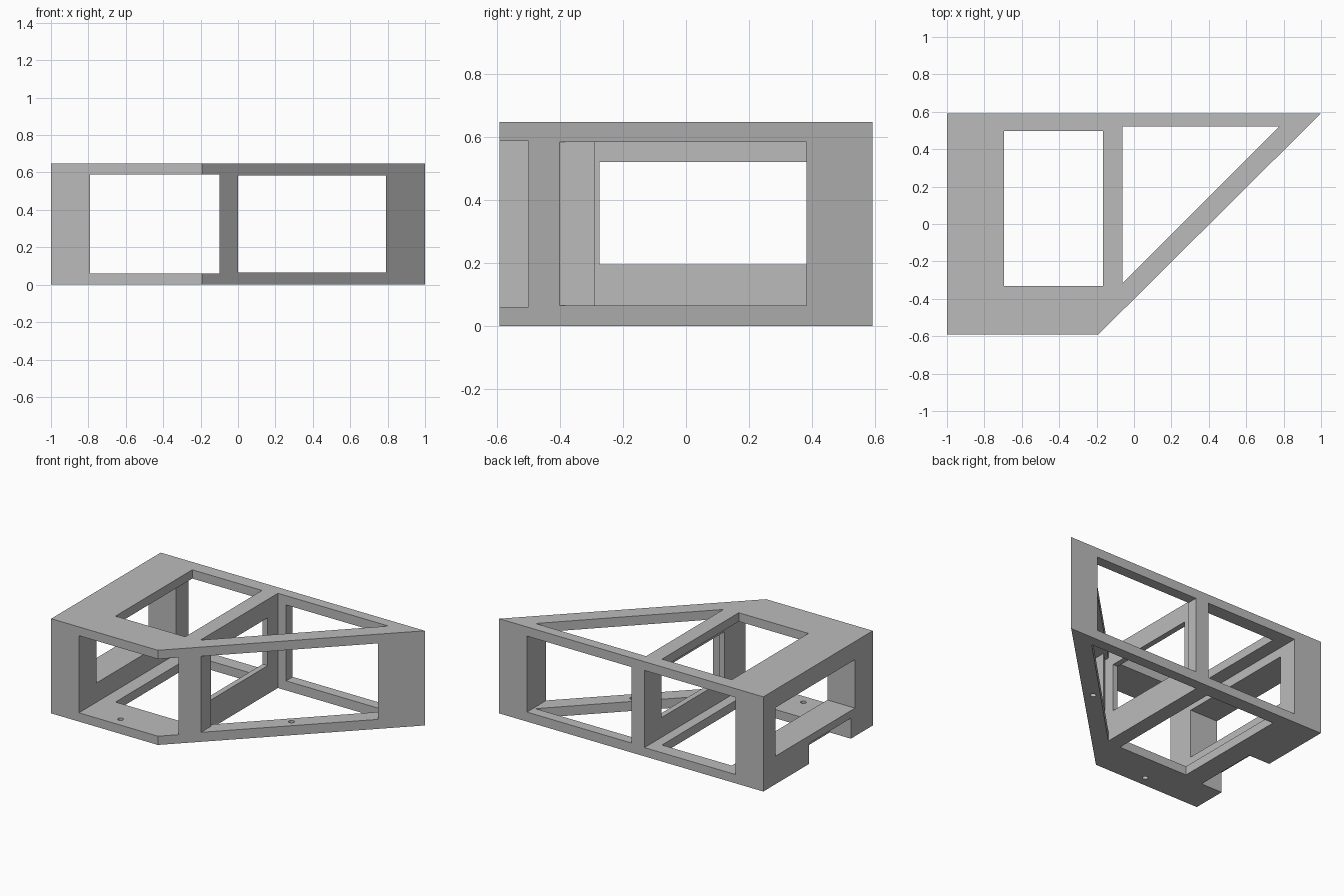
import bpy
import bmesh

cube = bpy.data.objects.get("Cube")
if cube:
    bpy.data.objects.remove(cube, do_unlink=True)

grey = bpy.data.materials.new("plain grey")
grey.use_nodes = True
colour = (0.5, 0.5, 0.5, 1)
grey.diffuse_color = colour
grey.node_tree.nodes["Principled BSDF"].inputs["Base Color"].default_value = colour


def finish(name, bm):
    bmesh.ops.recalc_face_normals(bm, faces=bm.faces)
    mesh = bpy.data.meshes.new(name)
    bm.to_mesh(mesh)
    bm.free()
    mesh.materials.append(grey)
    obj = bpy.data.objects.new(name, mesh)
    bpy.context.collection.objects.link(obj)
    return obj


def prism(name, outline, z0, z1):
    """Extrude an outline in plan from z0 to z1."""
    bm = bmesh.new()
    face = bm.faces.new([bm.verts.new((x, y, z0)) for x, y in outline])
    out = bmesh.ops.extrude_face_region(bm, geom=[face])
    verts = [v for v in out["geom"] if isinstance(v, bmesh.types.BMVert)]
    bmesh.ops.translate(bm, verts=verts, vec=(0, 0, z1 - z0))
    return finish(name, bm)


def box(name, x0, x1, y0, y1, z0, z1):
    return prism(name, [(x0, y0), (x1, y0), (x1, y1), (x0, y1)], z0, z1)


def drill(name, centre, radius, depth, along_y=False, sides=32):
    bm = bmesh.new()
    bmesh.ops.create_cone(bm, cap_ends=True, segments=sides,
                          radius1=radius, radius2=radius, depth=depth)
    if along_y:
        for v in bm.verts:
            v.co.y, v.co.z = v.co.z, v.co.y
    for v in bm.verts:
        v.co.x += centre[0]
        v.co.y += centre[1]
        v.co.z += centre[2]
    return finish(name, bm)


# Solid body with one slanted side
frame = prism("frame", [(-1, -0.592), (-0.192, -0.592), (0.992 + 0.008, 0.592),
                        (-1, 0.592)], 0, 0.648)

cutters = [
    # Left bay, open at front and back
    box("left_bay", -0.79, -0.1, -0.8, 0.8, 0.06, 0.588),
    # Right bay, open through the slanted side and the back
    prism("right_bay", [(0, -0.8), (0.79, -0.8), (0.79, 0.8), (0, 0.8), (0, 0.51),
                        (-0.06, 0.51), (-0.06, -0.35), (0, -0.29)], 0.065, 0.585),
    # Openings through roof and floor
    box("left_deck_hole", -0.695, -0.167, -0.332, 0.498, -0.2, 0.9),
    prism("right_deck_hole", [(-0.062, -0.318), (0.775, 0.52), (-0.062, 0.52)], -0.2, 0.9),
    # Windows in the middle and end walls
    box("middle_window", -0.14, -0.03, -0.275, 0.41, 0.195, 0.522),
    box("end_window", -1.2, -0.75, -0.4, 0.46, 0.192, 0.524),
    # Notch under the end wall
    box("end_notch", -1.2, -0.84, -0.355, 0.1, -0.2, 0.14),
    # Round recess with its screw hole
    drill("round_recess", (-0.85, -0.64, 0.328), 0.132, 0.2, True, 48),
    drill("screw_hole", (-0.85, -0.5, 0.328), 0.03, 0.4, True),
    # Small floor holes
    drill("front_floor_hole", (-0.525, -0.52, 0), 0.018, 0.3),
    drill("slant_floor_hole", (0.37, 0.05, 0), 0.018, 0.3),
]

for cutter in cutters:
    cutter.hide_render = True
    mod = frame.modifiers.new(cutter.name, "BOOLEAN")
    mod.operation = "DIFFERENCE"
    mod.solver = "EXACT"
    mod.object = cutter

# Bake the cuts and remove the helpers
bpy.context.view_layer.update()
graph = bpy.context.evaluated_depsgraph_get()
baked = bpy.data.meshes.new_from_object(frame.evaluated_get(graph))
frame.modifiers.clear()
frame.data = baked
for cutter in cutters:
    bpy.data.objects.remove(cutter, do_unlink=True)

bpy.context.view_layer.objects.active = frame
frame.select_set(True)
bpy.ops.object.shade_smooth_by_angle()
